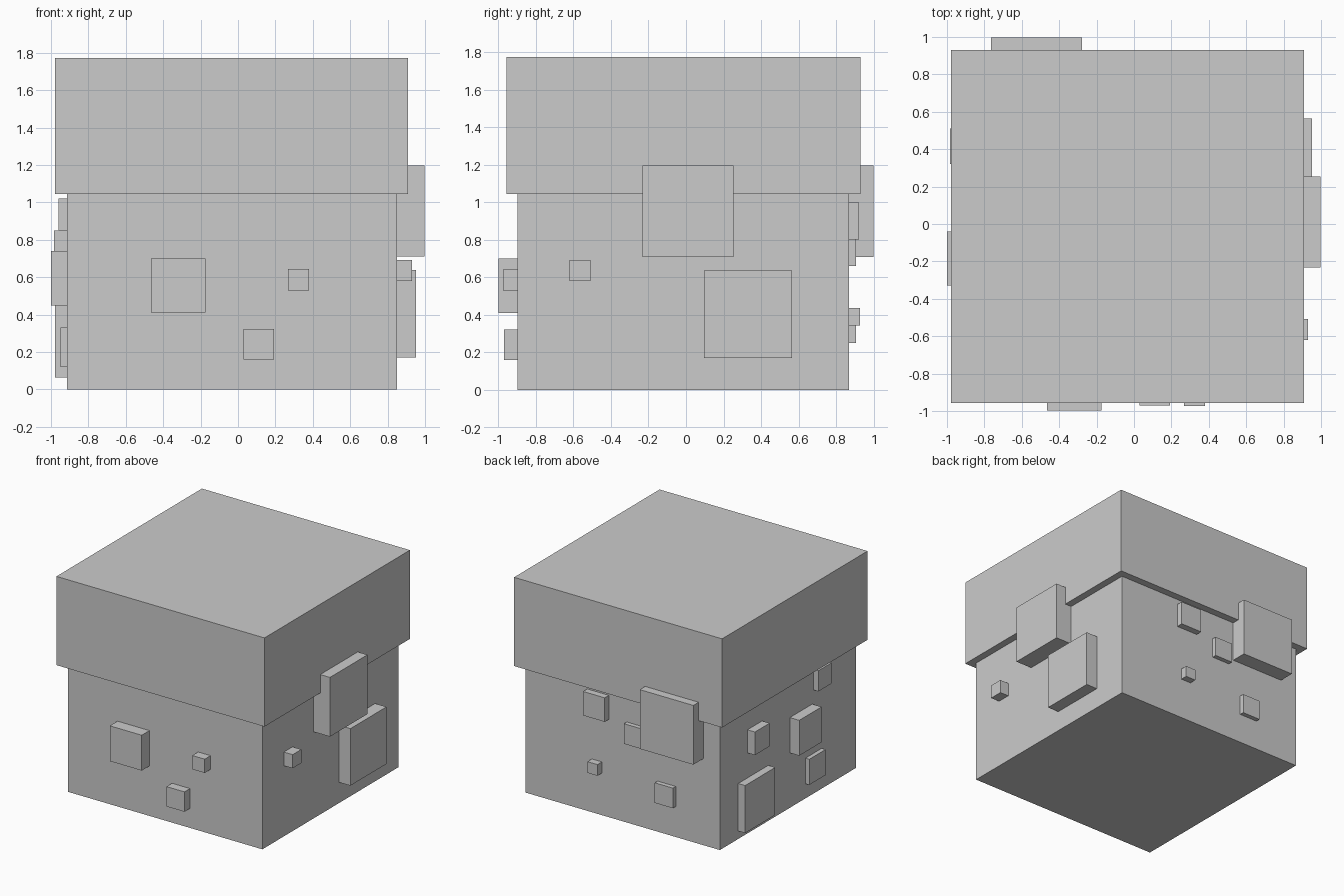
import bpy

X0, X1, Y0, Y1 = -0.915, 0.85, -0.898, 0.868   # body walls
EMBED = 0.04                                   # how far studs sink into the wall


def box(name, x0, x1, y0, y1, z0, z1):
    bpy.ops.mesh.primitive_cube_add(size=1, location=((x0 + x1) / 2, (y0 + y1) / 2, (z0 + z1) / 2))
    ob = bpy.context.object
    ob.name = name
    ob.scale = (x1 - x0, y1 - y0, z1 - z0)
    bpy.ops.object.transform_apply(location=False, rotation=False, scale=True)
    return ob


# Main block and overhanging lid
box("body", X0, X1, Y0, Y1, 0, 1.045)
box("lid", -0.978, 0.91, -0.957, 0.929, 1.045, 1.773)

# Square studs per wall: (start along wall, bottom z, size, outer face position)
front = [(-0.465, 0.41, 0.29, -0.998), (0.267, 0.53, 0.113, -0.974), (0.03, 0.16, 0.163, -0.97)]
back = [(-0.765, 0.71, 0.486, 0.998), (0.092, 0.803, 0.197, 0.922), (-0.235, 0.66, 0.165, 0.905),
        (0.155, 0.345, 0.092, 0.926), (-0.515, 0.25, 0.165, 0.905)]
right = [(-0.233, 0.71, 0.486, 0.998), (0.096, 0.17, 0.468, 0.953), (-0.62, 0.58, 0.112, 0.93)]
left = [(0.24, 0.065, 0.39, -0.978), (0.32, 0.66, 0.19, -0.983), (-0.33, 0.45, 0.29, -1.0),
        (-0.452, 0.12, 0.21, -0.95), (-0.515, 0.85, 0.17, -0.96)]

for a, z, s, out in front:
    box("front_stud", a, a + s, out, Y0 + EMBED, z, z + s)
for a, z, s, out in back:
    box("back_stud", a, a + s, Y1 - EMBED, out, z, z + s)
for a, z, s, out in right:
    box("right_stud", X1 - EMBED, out, a, a + s, z, z + s)
for a, z, s, out in left:
    box("left_stud", out, X0 + EMBED, a, a + s, z, z + s)
